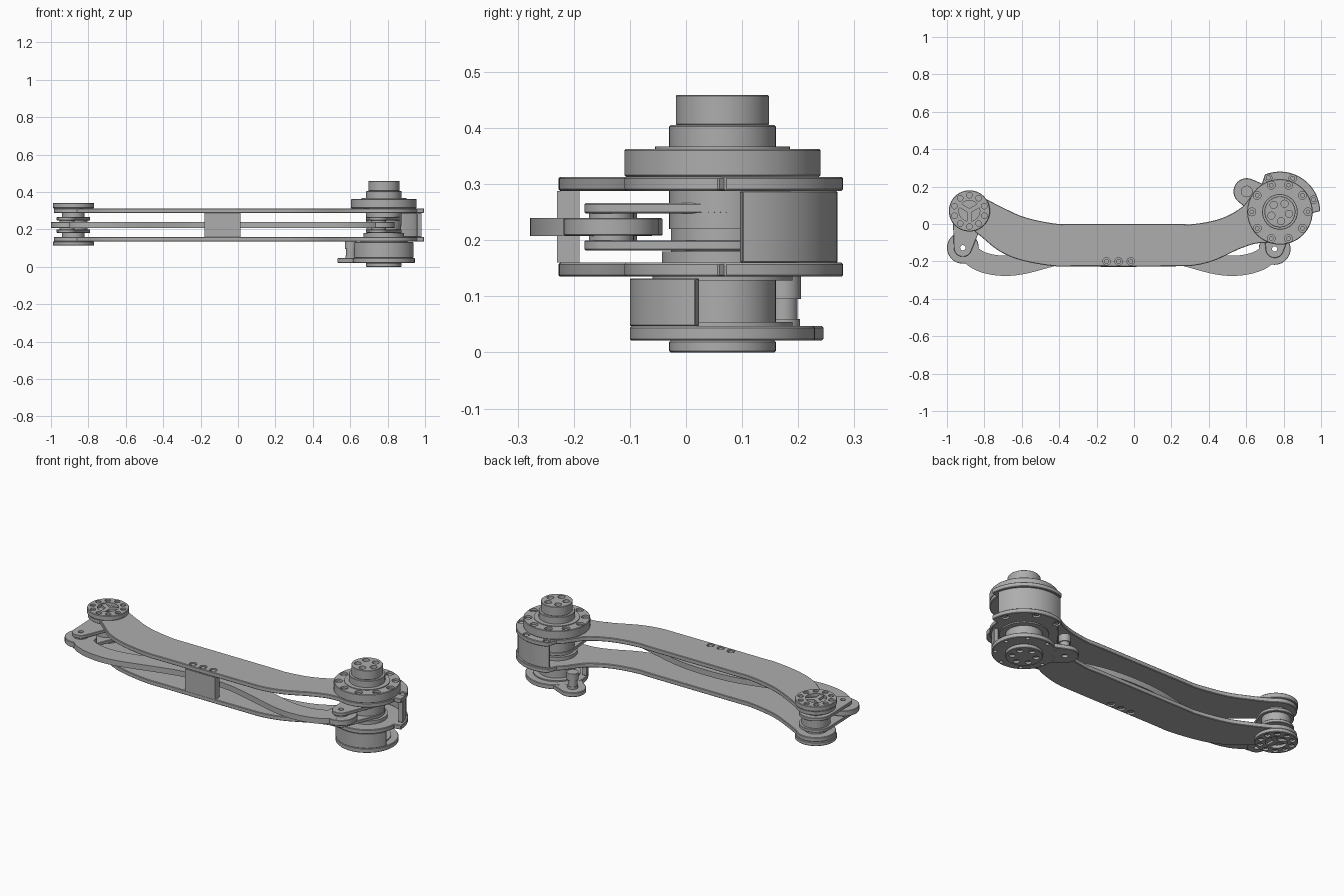
import bpy, bmesh, math
from math import cos, sin, pi, radians
from mathutils import Vector

if "Cube" in bpy.data.objects:
    bpy.data.objects.remove(bpy.data.objects["Cube"], do_unlink=True)

metal = bpy.data.materials.new("grey metal")
metal.use_nodes = True
GREY = (0.42, 0.42, 0.42, 1)
metal.diffuse_color = GREY
metal.node_tree.nodes["Principled BSDF"].inputs["Base Color"].default_value = GREY

SMALL = (-0.88, 0.07)    # narrow hub axis
LARGE = (0.78, 0.065)    # wide hub axis
PIN_A = (-0.915, -0.127)  # link pivots
PIN_B = (0.752, -0.133)


def arc(c, r, a0, a1, n=32):
    return [(c[0] + r * cos(radians(a0 + (a1 - a0) * i / n)),
             c[1] + r * sin(radians(a0 + (a1 - a0) * i / n))) for i in range(n + 1)]


def circle(c, r, n=64):
    return arc(c, r, 0, 360, n)[:-1]


def around(c, r, n, start=0):
    return arc(c, r, start, start + 360, n)[:-1]


def spline(points, steps=8):
    p = [Vector(q) for q in points]
    p = [p[0] * 2 - p[1]] + p + [p[-1] * 2 - p[-2]]
    out = []
    for i in range(1, len(p) - 2):
        a, b, c, d = p[i - 1:i + 3]
        for s in range(steps):
            t = s / steps
            q = b * 2 + (c - a) * t + (a * 2 - b * 5 + c * 4 - d) * t**2 \
                + (b * 3 - a - c * 3 + d) * t**3
            out.append(tuple(q / 2))
    return out + [tuple(p[-2])]


def tapered(c1, r1, c2, r2):
    """Outline of two circles joined by their tangents."""
    dx, dy = c2[0] - c1[0], c2[1] - c1[1]
    base = math.degrees(math.atan2(dy, dx))
    spread = math.degrees(math.acos((r1 - r2) / math.hypot(dx, dy)))
    return arc(c1, r1, base + spread, base + 360 - spread) + \
        arc(c2, r2, base - spread, base + spread)


def mesh_object(name, outline, z0, z1):
    bm = bmesh.new()
    face = bm.faces.new([bm.verts.new((x, y, z0)) for x, y in outline])
    top = bmesh.ops.extrude_face_region(bm, geom=[face])["geom"]
    bmesh.ops.translate(bm, vec=(0, 0, z1 - z0),
                        verts=[v for v in top if isinstance(v, bmesh.types.BMVert)])
    bmesh.ops.recalc_face_normals(bm, faces=bm.faces)
    mesh = bpy.data.meshes.new(name)
    bm.to_mesh(mesh)
    bm.free()
    ob = bpy.data.objects.new(name, mesh)
    bpy.context.collection.objects.link(ob)
    return ob


def solid(name, outline, z0, z1, bevel=0.0, holes=()):
    """Extruded part; holes are (x, y, radius, z0, z1)."""
    ob = mesh_object(name, outline, z0, z1)
    if bevel:
        m = ob.modifiers.new("edge", "BEVEL")
        m.width, m.segments, m.angle_limit = bevel, 1, radians(50)
    cutters = []
    for x, y, r, a, b in holes:
        cutter = mesh_object("cutter", circle((x, y), r, 24), a, b)
        cutter.hide_render = True
        m = ob.modifiers.new("hole", "BOOLEAN")
        m.operation, m.solver, m.object = "DIFFERENCE", "EXACT", cutter
        cutters.append(cutter)
    if ob.modifiers:
        deps = bpy.context.evaluated_depsgraph_get()
        baked = bpy.data.meshes.new_from_object(ob.evaluated_get(deps))
        ob.modifiers.clear()
        ob.data = baked
    for cutter in cutters:
        bpy.data.objects.remove(cutter, do_unlink=True)
    ob.data.materials.clear()
    ob.data.materials.append(metal)
    bpy.ops.object.select_all(action="DESELECT")
    ob.select_set(True)
    bpy.context.view_layer.objects.active = ob
    bpy.ops.object.shade_smooth_by_angle(angle=radians(30))
    return ob


def disc(name, c, r, z0, z1, bevel=0.0, holes=()):
    return solid(name, circle(c, r), z0, z1, bevel, holes)


def screws(name, centres, r, z0, z1):
    for c in centres:
        solid(name, circle(c, r, 12), z0, z1)


# Main side plates: curved bar with a round end and a raised sector
lower_edge = spline([(-0.86, -0.034), (-0.82, -0.065), (-0.72, -0.145), (-0.6, -0.195),
                     (-0.43, -0.225), (-0.3, -0.226), (0.2, -0.226), (0.32, -0.222),
                     (0.43, -0.195), (0.56, -0.135), (0.65, -0.105), (0.72, -0.1)])
upper_edge = spline([(0.628, 0.152), (0.57, 0.085), (0.46, 0.028), (0.32, 0.0), (0.2, 0.0),
                     (-0.3, 0.0), (-0.42, 0.002), (-0.58, 0.035), (-0.7, 0.087), (-0.802, 0.14)])
plate_outline = (lower_edge + arc(LARGE, 0.175, 251, 358) + arc(LARGE, 0.215, 1, 112)
                 + arc(LARGE, 0.175, 124, 149, 8) + upper_edge
                 + arc(SMALL, 0.105, 43, 276))
block_bolts = [(-0.147, -0.2), (-0.082, -0.2), (-0.017, -0.2)]
sector_bolts = [arc(LARGE, 0.192, a, a, 1)[0] for a in (20, 69, 109)]
for side, z0, z1, outer in (("lower", 0.135, 0.16, 0.135), ("upper", 0.288, 0.313, 0.313)):
    inner = z1 if side == "lower" else z0
    lo, hi = sorted((outer, outer + (inner - outer) * 0.6))
    pad = 0.01
    a, b = (lo - pad, hi) if side == "lower" else (lo, hi + pad)
    solid(side + "_plate", plate_outline, z0, z1, 0.003,
          [(x, y, 0.02, a, b) for x, y in block_bolts + sector_bolts])
    screws(side + "_plate_screw", block_bolts + sector_bolts, 0.013, lo + 0.004, hi - 0.004)

# Spacer block joining the plates
solid("spacer_block", [(-0.178, -0.23), (0.014, -0.23), (0.014, -0.19), (-0.178, -0.19)],
      0.16, 0.288)

# Curved inner link
path = [(-0.83, -0.195), (-0.72, -0.222), (-0.6, -0.215), (-0.42, -0.168), (-0.25, -0.127)]
path = [PIN_A] + path + [(-0.08, -0.115)] + [(-0.16 - x, y) for x, y in reversed(path)] + [PIN_B]
middle = [Vector(p) for p in spline(path)]
left, right = [], []
for i, p in enumerate(middle):
    d = (middle[min(i + 1, len(middle) - 1)] - middle[max(i - 1, 0)]).normalized()
    n = Vector((-d.y, d.x)) * 0.054
    left.append(tuple(p + n))
    right.append(tuple(p - n))
pin_holes = [(x, y, 0.014, 0.1, 0.35) for x, y in (PIN_A, PIN_B)]
solid("inner_link", left + right[::-1], 0.208, 0.24, 0, pin_holes)
for pin, hub, r_hub, hole in ((PIN_A, SMALL, 0.09, pin_holes[0]), (PIN_B, LARGE, 0.095, pin_holes[1])):
    disc("link_eye", pin, 0.085, 0.2081, 0.2399, 0.002, [hole])
    disc("pivot_bush", pin, 0.04, 0.2, 0.248, 0, [hole])
    for z in (0.182, 0.248):
        solid("pivot_lug", tapered(hub, r_hub, pin, 0.048), z, z + 0.018, 0.002, [hole])

# Narrow hub: column and two spoked flanges
disc("small_hub_column", SMALL, 0.06, 0.13, 0.315)
disc("small_hub_sleeve", SMALL, 0.075, 0.2, 0.248)
for z0, z1, a, b in ((0.313, 0.342, 0.328, 0.36), (0.113, 0.135, 0.1, 0.124)):
    ring = around(SMALL, 0.084, 10, 18)
    disc("small_flange", SMALL, 0.11, z0, z1, 0.003,
         [(x, y, 0.015, a, b) for x, y in ring] + [(*SMALL, 0.056, a - 0.005, b + 0.005)])
    screws("small_flange_screw", ring, 0.009, z0 + 0.006, z1 - 0.006)
    for k in range(3):
        ang = radians(30 + 120 * k)
        u, v = Vector((cos(ang), sin(ang))), Vector((-sin(ang), cos(ang))) * 0.012
        c = Vector(SMALL)
        solid("hub_spoke", [c - v, c + u * 0.058 - v, c + u * 0.058 + v, c + v],
              z0 + 0.005, z1 - 0.005)

# Wide hub: column, bolted flange and stepped cap
disc("large_hub_column", LARGE, 0.095, 0.22, 0.288)
disc("large_hub_lower_column", LARGE, 0.092, 0.16, 0.22)
disc("large_hub_collar", LARGE, 0.108, 0.16, 0.18)
ring = around(LARGE, 0.15, 10, 0)
disc("large_flange", LARGE, 0.175, 0.313, 0.363, 0.003,
     [(x, y, 0.021, 0.345, 0.38) for x, y in ring])
screws("large_flange_screw", ring, 0.012, 0.34, 0.356)
disc("large_flange_step", LARGE, 0.12, 0.362, 0.367)
disc("cap_shoulder", LARGE, 0.095, 0.363, 0.405, 0.002)
disc("cap", LARGE, 0.083, 0.405, 0.459, 0.002,
     [(x, y, 0.019, 0.44, 0.48) for x, y in around(LARGE, 0.05, 5, 60)])

# Curved wall behind the wide hub
solid("upper_guard", arc(LARGE, 0.205, 10, 114) + arc(LARGE, 0.18, 114, 10), 0.16, 0.288, 0.002)

# Drive housing below the wide hub
solid("lower_guard", arc(LARGE, 0.165, 197, 343) + arc(LARGE, 0.14, 343, 197), 0.047, 0.132, 0.002)
disc("drive_column", LARGE, 0.095, 0.04, 0.14)
for z0, z1 in ((0.044, 0.054), (0.128, 0.136)):
    disc("drive_rim", LARGE, 0.125, z0, z1)
EAR = (0.603, 0.174)
base_bolts = around(LARGE, 0.148, 8, 12)
disc("base_plate", LARGE, 0.165, 0.021, 0.047, 0.003,
     [(x, y, 0.01, 0.0, 0.035) for x, y in base_bolts])
solid("base_ear", tapered(LARGE, 0.1, EAR, 0.071), 0.0212, 0.0468, 0.003,
      [(*EAR, 0.016, 0.0, 0.036)])
disc("base_cap", LARGE, 0.095, 0.0, 0.022, 0.003,
     [(x, y, 0.016, -0.02, 0.012) for x, y in around(LARGE, 0.062, 6, 30)])

# Posts carrying the base ear
disc("ear_post", EAR, 0.025, 0.046, 0.136)
disc("ear_post_collar", EAR, 0.031, 0.095, 0.136)
disc("ear_post_foot", EAR, 0.029, 0.046, 0.06)
